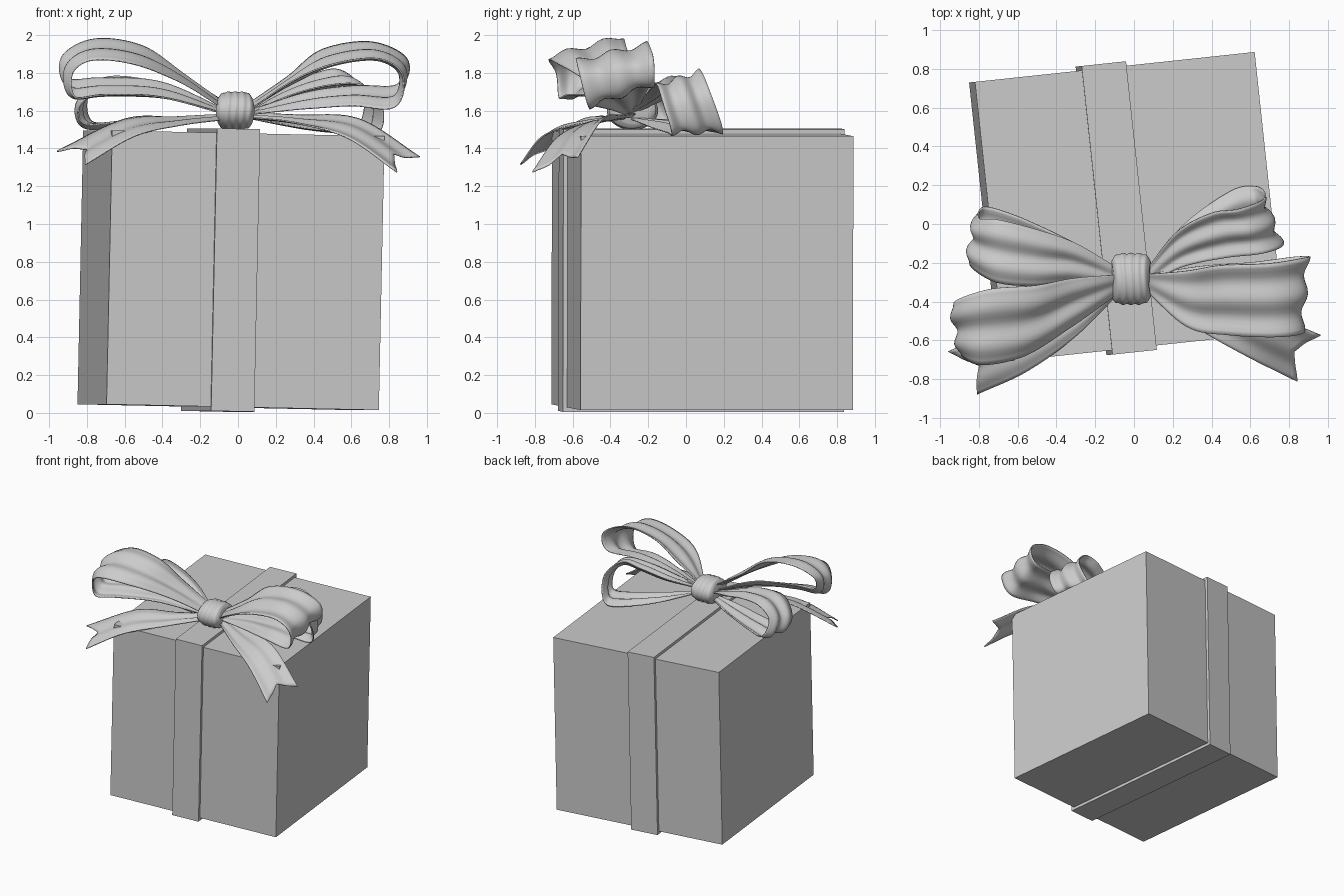
import bpy, bmesh, math
from mathutils import Vector, Matrix, Euler

if "Cube" in bpy.data.objects:
    bpy.data.objects.remove(bpy.data.objects["Cube"])

TILT = (Matrix.Translation((-0.037, 0.087, 0.755))
        @ Euler((0, math.radians(1.2), math.radians(6.1))).to_matrix().to_4x4())


def add_mesh(name, bm, smooth=False):
    bmesh.ops.recalc_face_normals(bm, faces=bm.faces)
    me = bpy.data.meshes.new(name)
    bm.to_mesh(me)
    bm.free()
    ob = bpy.data.objects.new(name, me)
    bpy.context.collection.objects.link(ob)
    if smooth:
        for p in me.polygons:
            p.use_smooth = True
    return ob


def grid(bm, rows, closed=False):
    vs = [[bm.verts.new(p) for p in r] for r in rows]
    n = len(vs[0])
    for a, b in zip(vs, vs[1:]):
        for j in range(n if closed else n - 1):
            k = (j + 1) % n
            bm.faces.new((a[j], a[k], b[k], b[j]))
    return vs


def spline(pts, u):
    # Catmull-Rom through pts, u in 0..1
    n = len(pts) - 1
    i = min(int(u * n), n - 1)
    t = u * n - i
    p1, p2 = pts[i], pts[i + 1]
    p0 = pts[i - 1] if i > 0 else p1 * 2 - p2
    p3 = pts[i + 2] if i + 2 <= n else p2 * 2 - p1
    return 0.5 * (2 * p1 + (p2 - p0) * t + (2 * p0 - 5 * p1 + 4 * p2 - p3) * t * t
                  + (3 * p1 - p0 - 3 * p2 + p3) * t ** 3)


def ribbon(name, stations, steps=64, across=16, fold=0.014, notch=0.0):
    # each station holds the front and back edge point of the ribbon
    A = [Vector(s[:3]) for s in stations]
    B = [Vector(s[3:]) for s in stations]
    rows = []
    for i in range(steps + 1):
        row = []
        for j in range(across + 1):
            v = j / across
            u = i / steps * (1 - notch * (1 - abs(2 * v - 1)))
            a, b = spline(A, u), spline(B, u)
            d = (spline(A, min(u + .01, 1)) + spline(B, min(u + .01, 1))
                 - spline(A, max(u - .01, 0)) - spline(B, max(u - .01, 0)))
            nrm = d.cross(b - a).normalized()
            amp = fold * (1 if notch else min(1, 6 * u, 6 * (1 - u)))
            row.append(a.lerp(b, v) + nrm * amp * math.cos(4 * math.pi * v))
        rows.append(row)
    bm = bmesh.new()
    grid(bm, rows)
    ob = add_mesh(name, bm, True)
    m = ob.modifiers.new("thickness", 'SOLIDIFY')
    m.thickness = 0.008
    m.offset = 0
    return ob


# Gift box
bm = bmesh.new()
bmesh.ops.create_cube(bm, size=1.45)
add_mesh("box", bm).matrix_world = TILT

# Flat band wrapped around front, top, back and bottom
bm = bmesh.new()
loops = []
for x, s in ((-.17, .72), (-.17, .748), (.06, .748), (.06, .72), (-.17, .72)):
    loops.append([(x, s * a, s * b) for a, b in ((-1, -1), (1, -1), (1, 1), (-1, 1))])
grid(bm, loops, closed=True)
bmesh.ops.remove_doubles(bm, verts=bm.verts, dist=1e-5)
add_mesh("band", bm).matrix_world = TILT

# Bow loops
ribbon("upper_left_loop", [
    (-.06, -.34, 1.60, -.06, -.26, 1.64), (-.30, -.52, 1.76, -.30, -.28, 1.80),
    (-.55, -.68, 1.86, -.50, -.32, 1.95), (-.78, -.73, 1.88, -.75, -.34, 1.99),
    (-.89, -.69, 1.80, -.93, -.40, 1.90), (-.87, -.67, 1.66, -.90, -.44, 1.76),
    (-.70, -.62, 1.67, -.72, -.40, 1.76), (-.40, -.48, 1.66, -.40, -.32, 1.74),
    (-.06, -.32, 1.58, -.06, -.26, 1.60)])
ribbon("upper_right_loop", [
    (.06, -.34, 1.60, .06, -.26, 1.64), (.28, -.53, 1.74, .28, -.24, 1.78),
    (.50, -.57, 1.83, .45, -.21, 1.91), (.74, -.58, 1.86, .70, -.20, 1.95),
    (.86, -.56, 1.78, .88, -.17, 1.87), (.82, -.52, 1.63, .85, -.17, 1.75),
    (.60, -.50, 1.64, .62, -.20, 1.74), (.35, -.42, 1.62, .35, -.22, 1.70),
    (.06, -.32, 1.58, .06, -.26, 1.60)])
ribbon("lower_left_loop", [
    (-.06, -.32, 1.58, -.06, -.24, 1.60), (-.30, -.30, 1.66, -.30, -.10, 1.70),
    (-.52, -.32, 1.73, -.50, -.03, 1.76), (-.72, -.30, 1.73, -.70, .02, 1.77),
    (-.85, -.22, 1.63, -.81, .03, 1.67), (-.82, -.18, 1.52, -.78, .09, 1.53),
    (-.60, -.20, 1.53, -.60, .04, 1.53), (-.30, -.27, 1.54, -.30, -.10, 1.54),
    (-.06, -.30, 1.56, -.06, -.24, 1.56)])
ribbon("lower_right_loop", [
    (.06, -.32, 1.58, .06, -.24, 1.60), (.25, -.22, 1.66, .22, -.04, 1.70),
    (.48, -.17, 1.72, .40, .06, 1.78), (.66, -.15, 1.72, .54, .08, 1.80),
    (.75, -.12, 1.62, .66, .13, 1.68), (.73, -.08, 1.49, .62, .19, 1.51),
    (.55, -.10, 1.50, .50, .17, 1.50), (.28, -.20, 1.53, .26, 0, 1.53),
    (.06, -.30, 1.56, .06, -.24, 1.56)])

# Tails with a swallow-tail notch
ribbon("left_tail", [
    (-.06, -.34, 1.56, -.06, -.26, 1.58), (-.30, -.58, 1.53, -.32, -.38, 1.57),
    (-.55, -.76, 1.47, -.60, -.50, 1.56), (-.81, -.88, 1.32, -.96, -.66, 1.39)],
    steps=32, fold=0.006, notch=0.09)
ribbon("right_tail", [
    (.06, -.34, 1.56, .06, -.26, 1.58), (.30, -.52, 1.53, .32, -.34, 1.57),
    (.58, -.68, 1.45, .64, -.44, 1.55), (.84, -.81, 1.27, .96, -.57, 1.35)],
    steps=32, fold=0.006, notch=0.09)

# Pleated knot
bm = bmesh.new()
rows = []
for i in range(33):
    t = i / 16 - 1
    row = []
    for j in range(48):
        a = 2 * math.pi * j / 48
        r = 1 - .3 * abs(t) ** 5 + .025 * math.cos(5 * math.pi * t + .8 * math.sin(2 * a))
        flare = .09 + .012 * math.cos(a) ** 2
        row.append((-.015 + flare * t, -.283 + .132 * r * math.cos(a), 1.6 + .1 * r * math.sin(a)))
    rows.append(row)
vs = grid(bm, rows, closed=True)
bm.faces.new(vs[0])
bm.faces.new(vs[-1])
add_mesh("knot", bm, True)
